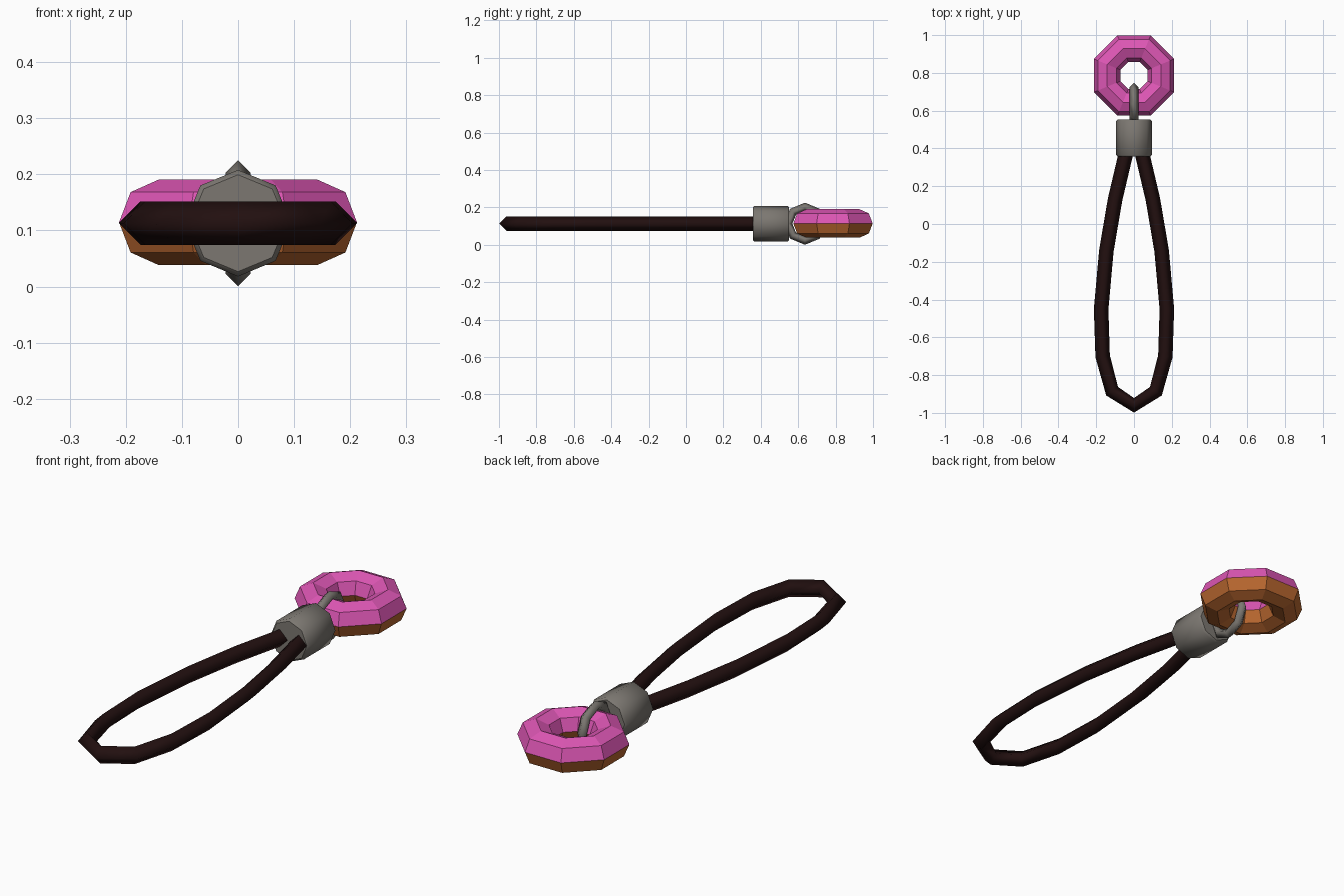
import bpy, bmesh, math
from mathutils import Vector, Matrix

if "Cube" in bpy.data.objects:
    bpy.data.objects.remove(bpy.data.objects["Cube"])

ZC = 0.113  # shared centre height


def material(name, rgb):
    m = bpy.data.materials.new(name)
    m.diffuse_color = (*rgb, 1)
    m.use_nodes = True
    m.node_tree.nodes["Principled BSDF"].inputs["Base Color"].default_value = m.diffuse_color
    return m


PINK = material("pink_icing", (0.72, 0.093, 0.456))
BROWN = material("brown_dough", (0.50, 0.14, 0.03))
GREY = material("grey_metal", (0.20, 0.185, 0.165))
DARK = material("dark_leather", (0.016, 0.005, 0.005))


def make_object(name, bm, mats, smooth=False):
    bmesh.ops.recalc_face_normals(bm, faces=bm.faces)
    for f in bm.faces:
        f.smooth = smooth
    me = bpy.data.meshes.new(name)
    bm.to_mesh(me)
    bm.free()
    ob = bpy.data.objects.new(name, me)
    for m in mats:
        me.materials.append(m)
    bpy.context.collection.objects.link(ob)
    return ob


def sweep(path, axis, radius, sides, closed, turn=0.0):
    """Tube of polygon cross-section along a planar path; axis is the plane normal."""
    bm = bmesh.new()
    n = len(path)
    rings = []
    for i, p in enumerate(path):
        a = path[i - 1] if closed or i else p
        b = path[(i + 1) % n] if closed or i < n - 1 else p
        d1 = (p - a).normalized() if p != a else (b - p).normalized()
        d2 = (b - p).normalized() if p != b else d1
        side = (d1 + d2).normalized().cross(axis)
        rings.append([bm.verts.new(p + radius * (side * math.cos(t) + axis * math.sin(t)))
                      for t in (turn + 2 * math.pi * k / sides for k in range(sides))])
    for i in range(n if closed else n - 1):
        r, s = rings[i], rings[(i + 1) % n]
        for k in range(sides):
            j = (k + 1) % sides
            bm.faces.new((r[k], r[j], s[j], s[k]))
    if not closed:
        bm.faces.new(rings[0])
        bm.faces.new(rings[-1])
    return bm


# Doughnut charm: pink above the middle, brown below
angles = [math.radians(22.5 + 45 * k) for k in range(8)]
path = [Vector((0.1535 * math.cos(a), 0.786 + 0.1535 * math.sin(a), ZC + 0.0015)) for a in angles]
bm = sweep(path, Vector((0, 0, 1)), 0.076, 8, True)
for f in bm.faces:
    f.material_index = 0 if f.calc_center_median().z > ZC else 1
make_object("doughnut", bm, [PINK, BROWN])

# Metal link ring, upright, with a diamond section
path = [Vector((0, 0.636 + 0.09 * math.cos(k * math.pi / 4), ZC + 0.09 * math.sin(k * math.pi / 4)))
        for k in range(8)]
make_object("link_ring", sweep(path, Vector((1, 0, 0)), 0.0225, 4, True), [GREY], True)

# Metal clasp: bevelled octagonal barrel lying along y
bm = bmesh.new()
bmesh.ops.create_cone(bm, cap_ends=True, segments=8, radius1=0.095, radius2=0.095, depth=0.195)
top = max(bm.verts, key=lambda v: v.co.x)
bmesh.ops.rotate(bm, verts=bm.verts, matrix=Matrix.Rotation(-math.atan2(top.co.y, top.co.x), 3, 'Z'))
rim = [e for e in bm.edges if abs(e.verts[0].co.z - e.verts[1].co.z) < 1e-4]
bmesh.ops.bevel(bm, geom=rim, offset=0.008, segments=1, affect='EDGES')
bmesh.ops.rotate(bm, verts=bm.verts, matrix=Matrix.Rotation(math.pi / 2, 3, 'X'))
bmesh.ops.translate(bm, verts=bm.verts, vec=(0, 0.4545, ZC))
clasp = make_object("clasp", bm, [GREY], True)
for p in clasp.data.polygons:
    if abs(p.normal.y) > 0.99:
        p.use_smooth = False

# Leather strap loop, mirrored half path, diamond section
half = [(0.028, 0.45), (0.046, 0.36), (0.1, 0.13), (0.146, -0.14),
        (0.174, -0.45), (0.166, -0.70), (0.116, -0.885)]
path = [Vector((x, y, ZC)) for x, y in half] + [Vector((0, -0.96, ZC))]
path += [Vector((-x, y, ZC)) for x, y in reversed(half)]
make_object("strap", sweep(path, Vector((0, 0, 1)), 0.0385, 4, False), [DARK], True)
